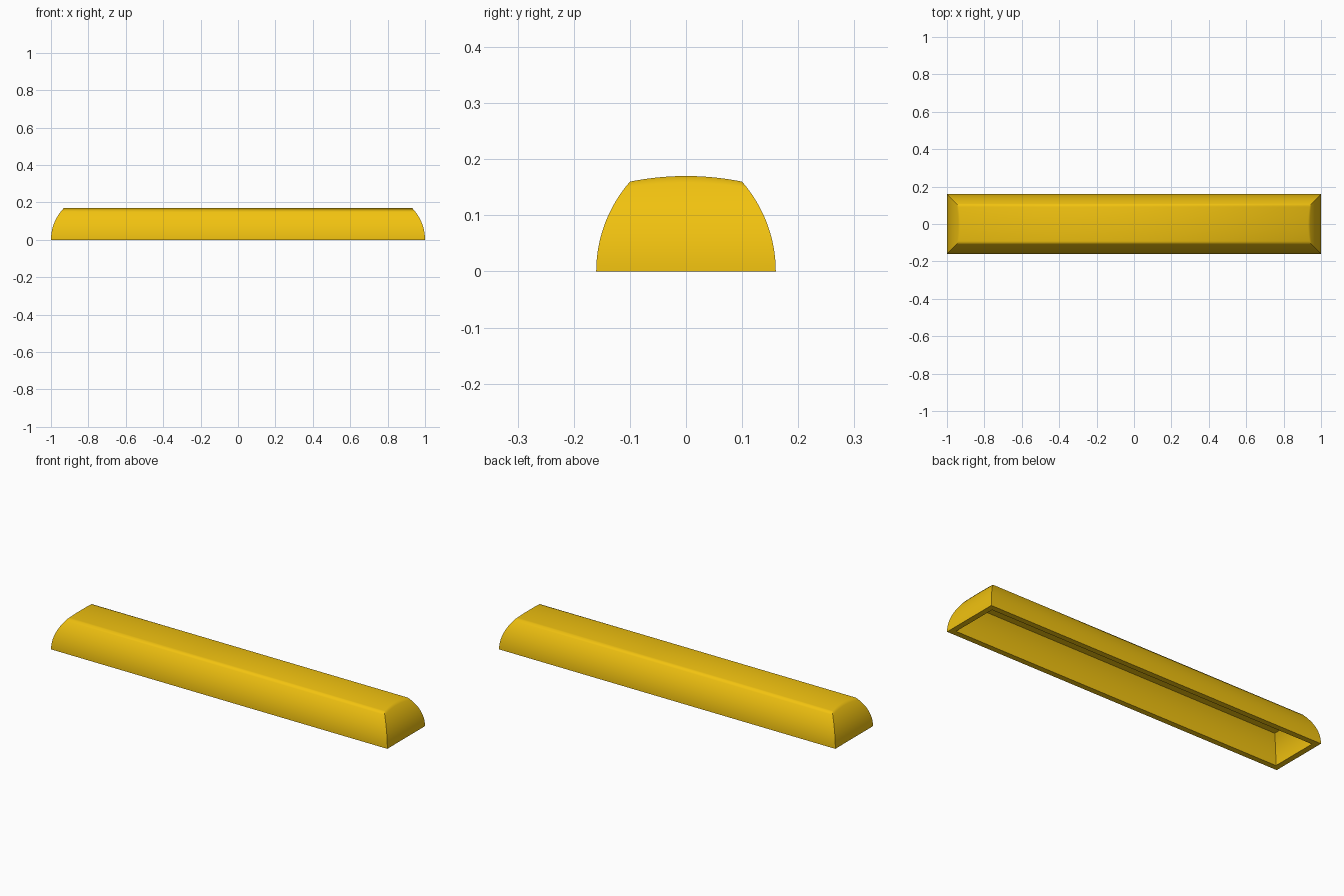
import bpy, bmesh, math

if "Cube" in bpy.data.objects:
    bpy.data.objects.remove(bpy.data.objects["Cube"])

R = 0.243          # radius of the curved side walls
LEVELS, COLS = 14, 24


def inset(z):
    return R - math.sqrt(R * R - z * z)


def dome(bm, hx, hy, edge_z, crown):
    """Open-bottomed cap: curved walls and a top that is crowned across y. Returns its base ring."""
    rings = []
    for i in range(LEVELS + 1):
        t = i / LEVELS
        ends = {}
        for s in (1, -1):
            ends[s] = []
            for j in range(COLS + 1):
                u = -1 + 2 * j / COLS
                z = t * (edge_z + crown * (1 - u * u))
                y = u * (hy - inset(t * edge_z))
                ends[s].append(bm.verts.new((s * (hx - inset(z)), y, z)))
        rings.append(ends[1] + ends[-1][::-1])
    n = len(rings[0])
    for a, b in zip(rings, rings[1:]):
        for k in range(n):
            m = (k + 1) % n
            bm.faces.new((a[k], a[m], b[m], b[k]))
    top = rings[-1]
    for k in range(COLS):
        bm.faces.new((top[k], top[k + 1], top[n - 2 - k], top[n - 1 - k]))
    return rings[0]


# Hollow bar: outer shell, inner cavity and the flat rim joining them
bm = bmesh.new()
outer = dome(bm, 1.0, 0.16, 0.16, 0.01)
inner = dome(bm, 0.97, 0.13, 0.138, 0.0)
n = len(outer)
for k in range(n):
    m = (k + 1) % n
    bm.faces.new((outer[k], outer[m], inner[m], inner[k]))
bmesh.ops.recalc_face_normals(bm, faces=bm.faces[:])
mesh = bpy.data.meshes.new("long_key_cap")
bm.to_mesh(mesh)
bm.free()
cap = bpy.data.objects.new("long_key_cap", mesh)
bpy.context.collection.objects.link(cap)

# Yellow plastic
mat = bpy.data.materials.new("yellow_plastic")
mat.diffuse_color = (0.88, 0.54, 0.005, 1)
mat.use_nodes = True
mat.node_tree.nodes["Principled BSDF"].inputs["Base Color"].default_value = mat.diffuse_color
mesh.materials.append(mat)

# Soft top edges, crisp corners
bpy.context.view_layer.objects.active = cap
cap.select_set(True)
bpy.ops.object.shade_smooth_by_angle(angle=math.radians(55))
